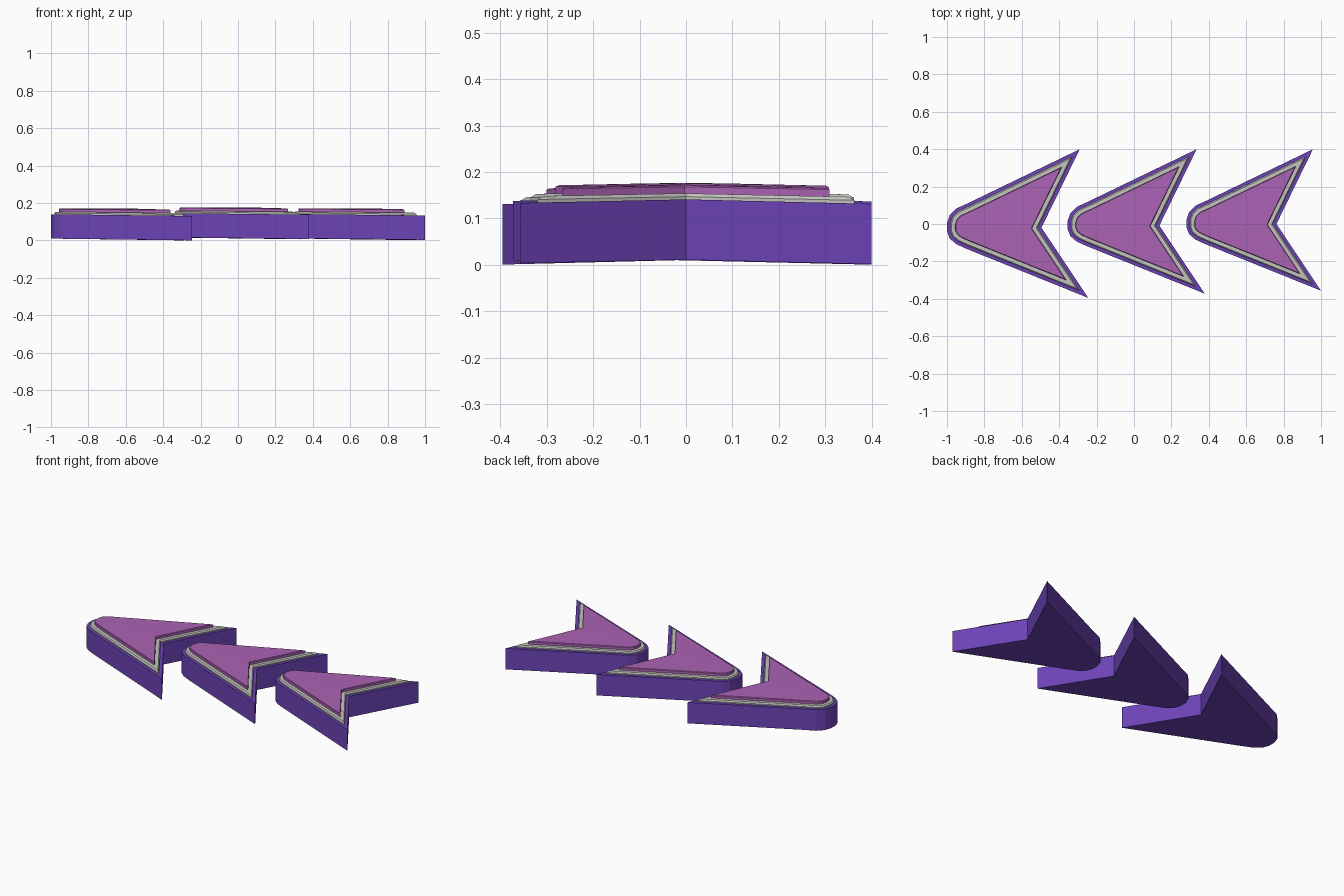
import bpy
import bmesh
from mathutils import Vector

cube = bpy.data.objects.get("Cube")
if cube:
    bpy.data.objects.remove(cube, do_unlink=True)


def material(name, rgb):
    m = bpy.data.materials.new(name)
    m.use_nodes = True
    m.diffuse_color = (*rgb, 1)
    m.node_tree.nodes["Principled BSDF"].inputs["Base Color"].default_value = (*rgb, 1)
    return m


purple = material("purple", (0.150, 0.056, 0.470))
grey = material("light grey", (0.55, 0.55, 0.52))
magenta = material("magenta", (0.410, 0.123, 0.460))

# Arrowhead outline, counter-clockwise: upper barb, rounded nose, lower barb, notch
OUTLINE = [Vector(p) for p in (
    (-0.29, 0.40), (-0.89, 0.11), (-0.95, 0.083), (-0.985, 0.048), (-1.0, 0.005),
    (-1.0, -0.04), (-0.985, -0.078), (-0.95, -0.108), (-0.90, -0.131),
    (-0.245, -0.395), (-0.495, -0.02))]
NOSE, NOTCH = 4, 10


def inset(points, d):
    """Move every edge inwards by d, with mitred corners."""
    result = []
    for i, p in enumerate(points):
        a = (p - points[i - 1]).normalized()
        b = (points[(i + 1) % len(points)] - p).normalized()
        na, nb = Vector((-a.y, a.x)), Vector((-b.y, b.x))
        result.append(p + (na + nb) * d / (1 + na.dot(nb)))
    return result


def slab(name, mat, levels, nose_x, scale, lift):
    """Stack of (inset, height) outlines, bent gently down towards the barbs."""
    bm = bmesh.new()
    rings = []
    for d, z in levels:
        ring = []
        for p in inset(OUTLINE, d):
            x = nose_x + (p.x + 1) * scale
            y = 0.40 + (p.y - 0.40) * scale
            ring.append(bm.verts.new((x, y, z + lift - 0.06 * y * y)))
        rings.append(ring)
    n = len(OUTLINE)
    for low, high in zip(rings, rings[1:]):
        for i in range(n):
            j = (i + 1) % n
            bm.faces.new((low[i], low[j], high[j], high[i]))
    # Caps are split along the centre line from notch to nose
    for ring in (rings[0], rings[-1]):
        bm.faces.new([ring[NOTCH]] + ring[:NOSE + 1])
        bm.faces.new(ring[NOSE:NOTCH + 1])
    bmesh.ops.recalc_face_normals(bm, faces=bm.faces)
    mesh = bpy.data.meshes.new(name)
    bm.to_mesh(mesh)
    bm.free()
    mesh.materials.append(mat)
    obj = bpy.data.objects.new(name, mesh)
    bpy.context.collection.objects.link(obj)


# Three arrowheads in a row, each a little smaller than the last
ARROWS = (("first", -1.0, 1.0, 0.010),
          ("second", -0.355, 0.972, 0.016),
          ("third", 0.281, 0.952, 0.011))
for label, nose_x, scale, lift in ARROWS:
    place = (nose_x, scale, lift)
    slab(label + "_arrow_base", purple, [(0, 0), (0, 0.13)], *place)
    slab(label + "_arrow_trim", grey, [(0.018, 0.128), (0.018, 0.136), (0.024, 0.143)], *place)
    slab(label + "_arrow_panel", magenta, [(0.044, 0.141), (0.044, 0.157), (0.047, 0.160)], *place)
